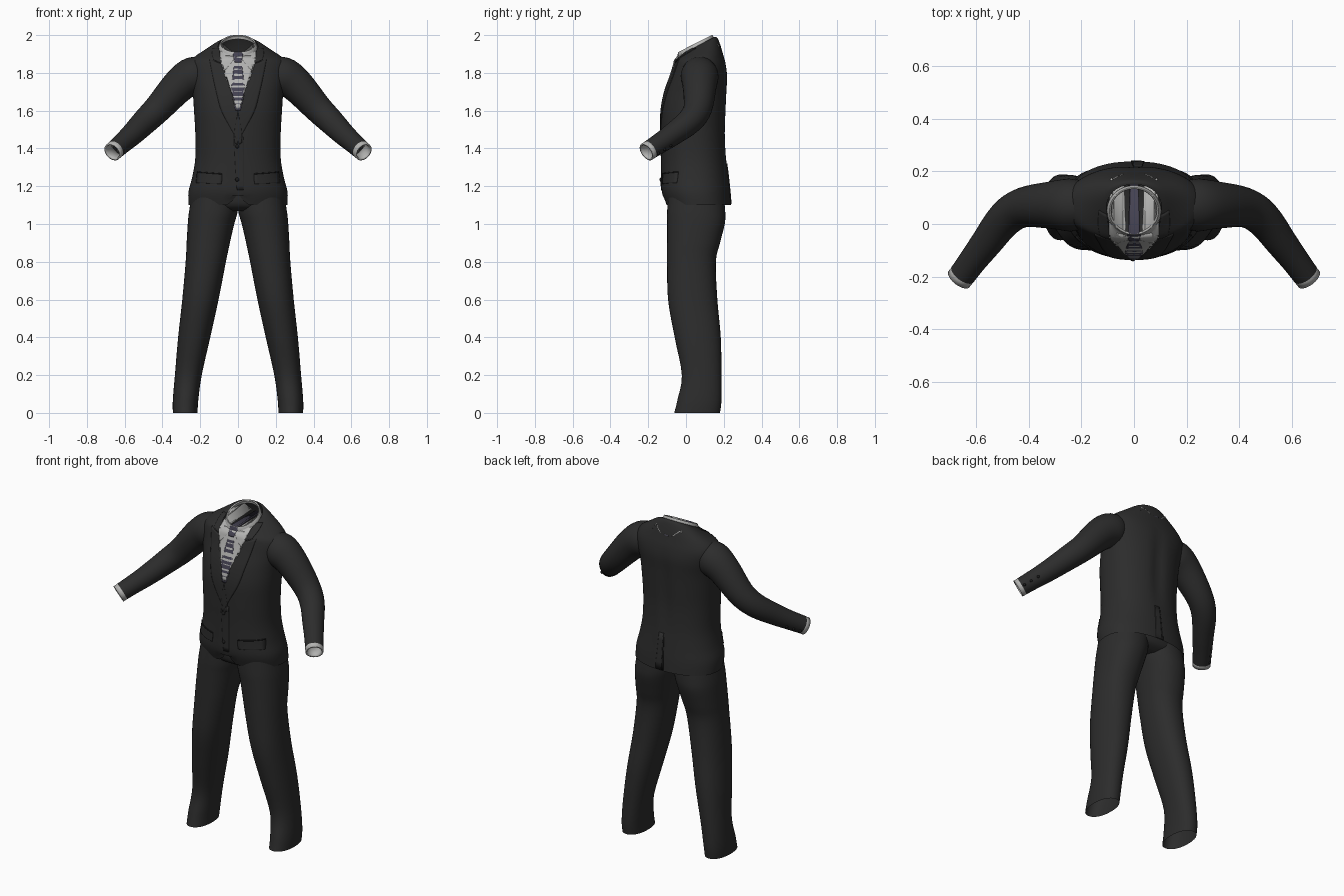
import bpy, bmesh, math
from mathutils import Vector
from mathutils.bvhtree import BVHTree

if "Cube" in bpy.data.objects:
    bpy.data.objects.remove(bpy.data.objects["Cube"])


def material(name, r, g, b):
    m = bpy.data.materials.new(name)
    m.use_nodes = True
    m.diffuse_color = (r, g, b, 1)
    m.node_tree.nodes["Principled BSDF"].inputs["Base Color"].default_value = (r, g, b, 1)
    return m


CLOTH = material("charcoal_cloth", 0.025, 0.025, 0.025)
SHIRT = material("white_cotton", 0.45, 0.45, 0.44)
TIE = material("slate_silk", 0.058, 0.054, 0.083)
BLACK = material("black_trim", 0.012, 0.012, 0.012)
parts = []


def finish(name, bm, mat, thick=0):
    bmesh.ops.recalc_face_normals(bm, faces=bm.faces[:])
    me = bpy.data.meshes.new(name)
    bm.to_mesh(me)
    bm.free()
    me.materials.append(mat)
    ob = bpy.data.objects.new(name, me)
    bpy.context.collection.objects.link(ob)
    if thick:
        mod = ob.modifiers.new("thickness", "SOLIDIFY")
        mod.thickness, mod.offset = thick, 0
    parts.append(ob)
    return ob


def spline(rows, k=4):
    """Catmull-Rom interpolation of equal-length number rows."""
    out = []
    for i in range(len(rows) - 1):
        quad = (rows[max(i - 1, 0)], rows[i], rows[i + 1], rows[min(i + 2, len(rows) - 1)])
        for s in range(k):
            t = s / k
            out.append([b + 0.5 * t * (c - a + t * (2*a - 5*b + 4*c - d + t * (3*(b - c) + d - a)))
                        for a, b, c, d in zip(*quad)])
    return out + [list(rows[-1])]


def skin(bm, rings, cap=False):
    loops = [[bm.verts.new(p) for p in ring] for ring in rings]
    n = len(loops[0])
    for a, b in zip(loops, loops[1:]):
        for i in range(n):
            bm.faces.new((a[i], a[(i + 1) % n], b[(i + 1) % n], b[i]))
    if cap:
        bm.faces.new(loops[0])
    return loops


def loft(rows, sx=1, power=2.0, n=48, cap=False):
    """Rows: z, inner x, outer x, front y, back y, tilt of the ring."""
    rings = []
    for z, xi, xo, yf, yb, tilt in spline(rows):
        ring = []
        for i in range(n):
            a = 2 * math.pi * i / n
            c, s = math.cos(a), math.sin(a)
            dx = math.copysign(abs(c) ** (2 / power), c) * (xo - xi) / 2
            dy = math.copysign(abs(s) ** (2 / power), s) * (yb - yf) / 2
            ring.append((sx * ((xi + xo) / 2 + dx), (yf + yb) / 2 + dy, z + tilt * dy))
        rings.append(ring)
    bm = bmesh.new()
    skin(bm, rings, cap)
    return bm


def frames(rows):
    """Centre, radius and two cross directions along a path."""
    pts = [Vector(r[:3]) for r in rows]
    for i, p in enumerate(pts):
        t = (pts[min(i + 1, len(pts) - 1)] - pts[max(i - 1, 0)]).normalized()
        u = t.cross(Vector((0, 1, 0))).normalized()
        yield p, rows[i][3], u, u.cross(t).normalized()


def tube(name, rows, sx, mat, thick=0, n=28):
    rings = []
    for p, r, u, v in frames(rows):
        ring = [p + r * (math.cos(a) * u + math.sin(a) * v)
                for a in (2 * math.pi * i / n for i in range(n))]
        rings.append([(sx * q.x, q.y, q.z) for q in ring])
    bm = bmesh.new()
    skin(bm, rings)
    return finish(name, bm, mat, thick)


# Jacket body, with a raised front hem and a groove along the spine
body = [(1.10, .262, -.105, .238, 0), (1.17, .262, -.128, .233, 0), (1.25, .242, -.13, .224, 0),
        (1.35, .226, -.13, .214, 0), (1.48, .226, -.133, .209, 0), (1.60, .233, -.132, .213, 0),
        (1.70, .24, -.113, .217, 0), (1.78, .255, -.085, .22, 0), (1.84, .26, -.066, .212, 0),
        (1.88, .235, -.06, .197, .12), (1.912, .18, -.052, .182, .3),
        (1.934, .13, -.046, .165, .5), (1.94, .105, -.04, .15, .53)]
bm = loft([(z, -w, w, f, b, t) for z, w, f, b, t in body], power=2.25, n=72)
for v in bm.verts:
    x, y, z = v.co
    if y < 0 and z < 1.13:
        v.co.z += 0.06 * math.exp(-(x / 0.03) ** 2)
    if y > 0 and 1.3 < z < 1.86:
        v.co.y -= 0.012 * math.exp(-(x / 0.035) ** 2) * math.sin(math.pi * (z - 1.3) / 0.56)
trees = [BVHTree.FromBMesh(bm)]
finish("jacket_body", bm, CLOTH)

# Shirt collar band
bm = loft([(1.93, -.1, .1, -.042, .143, .53), (1.945, -.095, .095, -.04, .14, .53),
           (1.954, -.09, .09, -.036, .136, .52)])
trees.append(BVHTree.FromBMesh(bm))
finish("shirt_collar_band", bm, SHIRT, 0.008)


def drape(x, z, off, side=-1):
    """Point lying on the clothing surface, seen from the front or the back."""
    for _ in range(40):
        hits = [t.ray_cast(Vector((x, 2 * side, z)), Vector((0, -side, 0))) for t in trees]
        hits = [h for h in hits if h[0] is not None]
        if hits:
            p, nrm = max(hits, key=lambda h: side * h[0].y)[:2]
            return p + nrm * (off if nrm.y * side > 0 else -off)
        z -= 0.005
    return Vector((x, 0, z))


def plate(name, rows, off, mat, sx=1, side=-1, cols=8, thick=0.007):
    """Thin draped panel; rows: x and z of one edge, x and z of the other."""
    bm = bmesh.new()
    grid = []
    for x0, z0, x1, z1 in rows:
        line = [i / cols for i in range(cols + 1)]
        grid.append([bm.verts.new(drape(sx * (x0 + (x1 - x0) * t), z0 + (z1 - z0) * t, off, side))
                     for t in line])
    for a, b in zip(grid, grid[1:]):
        for i in range(cols):
            bm.faces.new((a[i], a[i + 1], b[i + 1], b[i]))
    return finish(name, bm, mat, thick)


def centred(rows):
    return [(-w, z, w, z) for z, w in spline(rows)]


def button(name, p, r):
    bm = bmesh.new()
    bmesh.ops.create_uvsphere(bm, u_segments=12, v_segments=8, radius=r)
    bmesh.ops.translate(bm, verts=bm.verts[:], vec=p)
    finish(name, bm, BLACK)


# Shirt front and tie
plate("shirt_front", centred([(1.89, .095), (1.8, .075), (1.7, .04), (1.61, .008)]), .004, SHIRT)
plate("tie_blade", centred([(1.87, .016), (1.76, .031), (1.68, .033), (1.6, .012)]), .012, TIE)
plate("tie_knot", centred([(1.91, .02), (1.89, .026), (1.855, .016)]), .022, TIE, thick=0.009)

# Jacket closing edge, buttons and rear vent
plate("front_edge", spline([(-.022, 1.46, .03, 1.46), (-.015, 1.32, .03, 1.32),
                            (-.006, 1.18, .03, 1.18)]), .004, CLOTH)
for i, z in enumerate((1.41, 1.235)):
    button(f"front_button_{i + 1}", drape(-.004, z, .007), .011)
plate("vent_flap", spline([(0, 1.32, .03, 1.32), (0, 1.105, .04, 1.105)]), .005, CLOTH, side=1)
plate("vent_gap", spline([(-.004, 1.3, 0, 1.3), (-.012, 1.105, 0, 1.105)]), .003, BLACK, side=1)

# Seat of the trousers
finish("trouser_seat", loft([(1.07, -.17, .17, -.05, .15, 0), (1.1, -.24, .24, -.09, .195, 0),
                             (1.17, -.245, .245, -.1, .205, 0), (1.27, -.21, .21, -.1, .19, 0)],
                            power=2.2, cap=True), CLOTH)

leg = [(0, .214, .345, -.062, .18, 0), (.07, .21, .345, -.045, .188, 0),
       (.2, .192, .334, -.022, .188, 0), (.4, .147, .317, -.06, .184, 0),
       (.6, .103, .295, -.095, .166, 0), (.8, .064, .277, -.1, .158, 0),
       (.9, .043, .272, -.1, .18, 0), (1.0, .02, .266, -.1, .205, 0),
       (1.06, .003, .26, -.1, .208, 0), (1.15, -.01, .245, -.095, .2, 0)]
arm = spline([(.16, .07, 1.8, .08), (.235, .072, 1.785, .1), (.31, .072, 1.735, .091),
              (.42, .063, 1.615, .076), (.49, .02, 1.545, .069), (.56, -.07, 1.475, .06),
              (.61, -.135, 1.43, .054), (.652, -.192, 1.393, .051)])
cuff = [(.63, -.163, 1.412, .046), (.655, -.196, 1.39, .046), (.665, -.209, 1.381, .046)]
lapel = [(.082, 1.845, .15, 1.87), (.06, 1.78, .135, 1.79), (.035, 1.70, .115, 1.70),
         (.004, 1.61, .088, 1.6), (-.018, 1.5, .035, 1.5), (-.02, 1.43, -.008, 1.42)]

for sx, side in ((1, "left"), (-1, "right")):
    # Trouser leg
    finish(f"{side}_trouser_leg", loft(leg, sx, 2.2, 40), CLOTH)
    # Sleeve with shirt cuff and buttons
    tube(f"{side}_sleeve", arm, sx, CLOTH)
    tube(f"{side}_shirt_cuff", cuff, sx, SHIRT, 0.009)
    for i, (p, r, u, v) in enumerate(list(frames(arm))[-6:-1:2]):
        q = p + v * r
        button(f"{side}_sleeve_button_{i + 1}", Vector((sx * q.x, q.y, q.z)), .008)
    # Lapel, jacket collar leaf and shirt collar point
    plate(f"{side}_lapel", spline(lapel), .015 if sx > 0 else .012, CLOTH, sx)
    plate(f"{side}_jacket_collar", spline([(.1, 1.93, .132, 1.93), (.094, 1.89, .136, 1.9),
                                           (.085, 1.85, .128, 1.868)]), .014, CLOTH, sx)
    plate(f"{side}_shirt_collar_point",
          spline([(.008, 1.9, .018, 1.875), (.04, 1.915, .05, 1.835),
                  (.07, 1.94, .075, 1.812), (.09, 1.96, .095, 1.87)]), .01, SHIRT, sx)
    # Hip pocket flap
    plate(f"{side}_pocket_flap", spline([(.085, 1.262, .215, 1.272), (.085, 1.235, .218, 1.24),
                                         (.088, 1.212, .22, 1.218)]), .008, CLOTH, sx)
    plate(f"{side}_pocket_seam", [(.085, 1.268, .215, 1.278), (.085, 1.262, .215, 1.272)],
          .004, BLACK, sx)

# Smooth shading with sharp edges kept
bpy.ops.object.select_all(action="DESELECT")
for ob in parts:
    ob.select_set(True)
bpy.context.view_layer.objects.active = parts[0]
bpy.ops.object.shade_smooth_by_angle(angle=math.radians(40))
